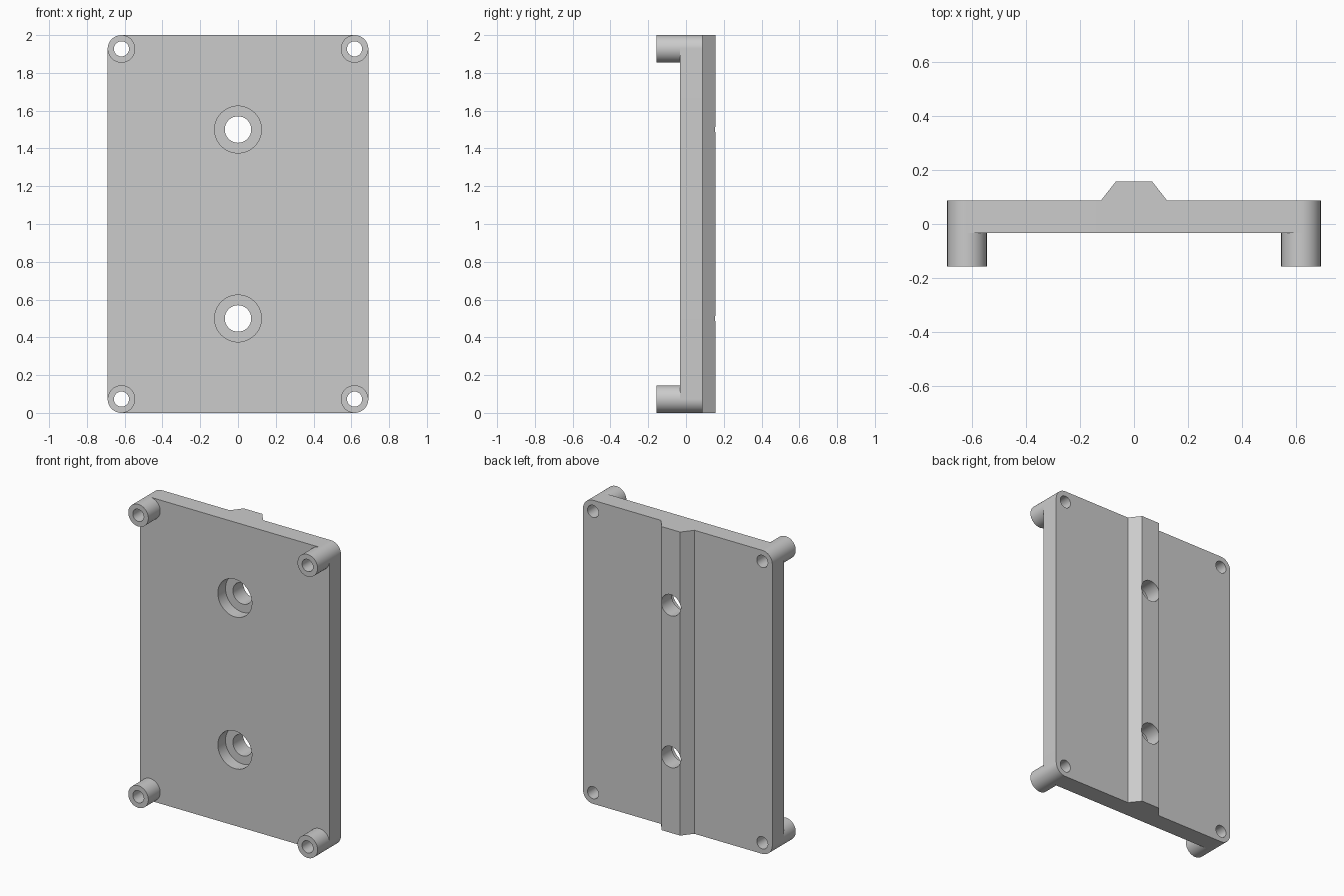
import bpy, math
from mathutils import Matrix

cube = bpy.data.objects.get("Cube")
if cube:
    bpy.data.objects.remove(cube, do_unlink=True)

# Main dimensions
HALF_W, HEIGHT, CORNER = 0.69, 2.0, 0.073
Y_POST, Y_FRONT, Y_BACK, Y_RIB = -0.157, -0.033, 0.087, 0.157
POST_X, POST_Z = HALF_W - CORNER, (CORNER, HEIGHT - CORNER)
SCREW_Z = (0.5, 1.5)
SEGS = 64

grey = bpy.data.materials.new("grey plastic")
grey.use_nodes = True
colour = (0.6, 0.6, 0.6, 1)
grey.diffuse_color = colour
grey.node_tree.nodes["Principled BSDF"].inputs["Base Color"].default_value = colour


def prism(name, loop, offset):
    """Extrude a closed 3D loop along an offset into a solid."""
    n = len(loop)
    verts = list(loop) + [tuple(a + b for a, b in zip(p, offset)) for p in loop]
    faces = [tuple(range(n)), tuple(range(2 * n - 1, n - 1, -1))]
    faces += [(i, i + n, (i + 1) % n + n, (i + 1) % n) for i in range(n)]
    mesh = bpy.data.meshes.new(name)
    mesh.from_pydata(verts, [], faces)
    mesh.materials.append(grey)
    obj = bpy.data.objects.new(name, mesh)
    bpy.context.collection.objects.link(obj)
    # Make normals point outwards
    bpy.context.view_layer.objects.active = obj
    bpy.ops.object.select_all(action='DESELECT')
    obj.select_set(True)
    bpy.ops.object.mode_set(mode='EDIT')
    bpy.ops.mesh.select_all(action='SELECT')
    bpy.ops.mesh.normals_make_consistent(inside=False)
    bpy.ops.object.mode_set(mode='OBJECT')
    return obj


def arc(x, z, r, y, start=0, turn=4, close=False):
    """Points on a circle in the xz plane, measured in quarter turns."""
    steps = SEGS * turn // 4
    angles = [(start + turn * i / steps) * math.pi / 2 for i in range(steps + close)]
    return [(x + r * math.cos(a), y, z + r * math.sin(a)) for a in angles]


def cylinder(name, x, z, r, y0, y1):
    return prism(name, arc(x, z, r, y0), (0, y1 - y0, 0))


def cut(obj, cutter):
    mod = obj.modifiers.new("hole", 'BOOLEAN')
    mod.operation, mod.solver, mod.object = 'DIFFERENCE', 'EXACT', cutter
    bpy.context.view_layer.objects.active = obj
    bpy.ops.object.modifier_apply(modifier=mod.name)


# Plate with rounded corners
corners = [(POST_X, POST_Z[1]), (-POST_X, POST_Z[1]),
           (-POST_X, POST_Z[0]), (POST_X, POST_Z[0])]
outline = []
for quarter, (x, z) in enumerate(corners):
    outline += arc(x, z, CORNER, Y_FRONT, quarter, 1, True)
plate = prism("plate", outline, (0, Y_BACK - Y_FRONT, 0))

# Tapered rib down the back
rib = prism("back_rib", [(-0.122, Y_BACK, 0), (0.122, Y_BACK, 0),
                         (0.067, Y_RIB, 0), (-0.067, Y_RIB, 0)], (0, 0, HEIGHT))
parts = [plate, rib]
cutters = []

# Corner posts, each bored through with the plate
for x, z in corners:
    side = "left" if x > 0 else "right"
    level = "upper" if z > 1 else "lower"
    post = cylinder(f"{level}_{side}_post", x, z, CORNER, Y_POST, Y_FRONT)
    bore = cylinder("post_bore", x, z, 0.04, -0.3, 0.3)
    cut(post, bore)
    cut(plate, bore)
    parts.append(post)
    cutters.append(bore)

# Counterbored screw holes on the centre line
for z in SCREW_Z:
    recess = cylinder("screw_recess", 0, z, 0.124, -0.3, Y_FRONT + 0.08)
    hole = cylinder("screw_hole", 0, z, 0.07, -0.4, 0.4)
    cut(plate, recess)
    cut(plate, hole)
    cut(rib, hole)
    cutters += [recess, hole]

for cutter in cutters:
    bpy.data.objects.remove(cutter, do_unlink=True)

# Smooth round walls, keep edges crisp
bpy.ops.object.select_all(action='DESELECT')
for obj in parts:
    obj.select_set(True)
bpy.context.view_layer.objects.active = plate
bpy.ops.object.shade_smooth_by_angle(angle=math.radians(30))
